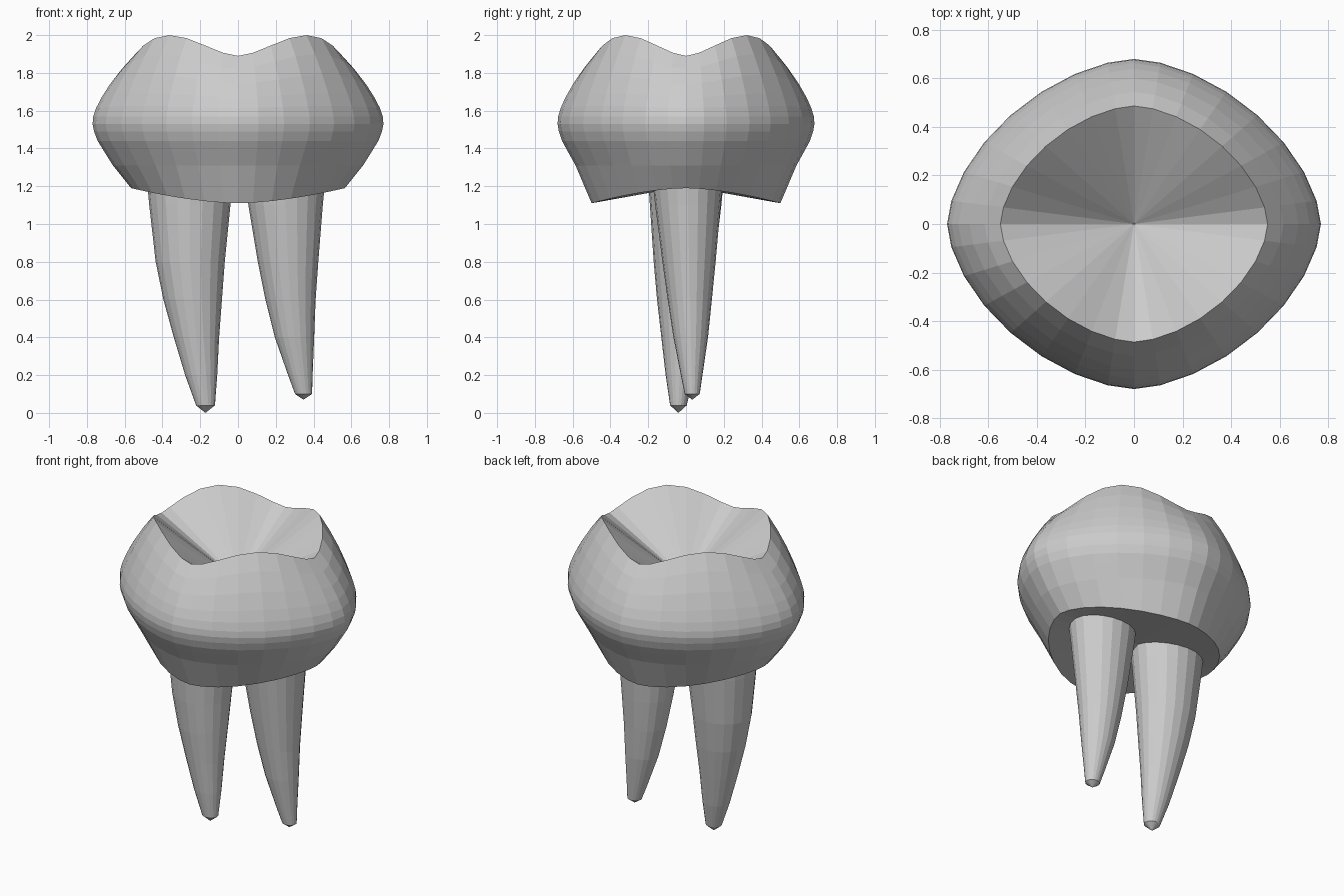
import bpy, bmesh
from math import cos, sin, pi, copysign

if "Cube" in bpy.data.objects:
    bpy.data.objects.remove(bpy.data.objects["Cube"])


def loft(name, rings, start, end):
    """Skin a stack of equal rings and close both ends with fans."""
    bm = bmesh.new()
    rows = [[bm.verts.new(p) for p in ring] for ring in rings]
    n = len(rows[0])
    first, last = bm.verts.new(start), bm.verts.new(end)
    for i in range(n):
        j = (i + 1) % n
        for a, b in zip(rows, rows[1:]):
            bm.faces.new((a[i], a[j], b[j], b[i]))
        bm.faces.new((first, rows[0][j], rows[0][i]))
        bm.faces.new((last, rows[-1][i], rows[-1][j]))
    bmesh.ops.recalc_face_normals(bm, faces=bm.faces)
    mesh = bpy.data.meshes.new(name)
    bm.to_mesh(mesh)
    bm.free()
    obj = bpy.data.objects.new(name, mesh)
    bpy.context.collection.objects.link(obj)
    return obj


def soft_diamond(v):
    return copysign(abs(v) ** 1.2, v)


# Crown: width scale, height, cusp wave, neck wave
profile = [
    (0.735, 1.15, 0, 0.04), (0.86, 1.31, 0, 0), (0.925, 1.39, 0, 0),
    (0.965, 1.44, 0, 0), (0.99, 1.49, 0, 0), (1.0, 1.53, 0, 0),
    (0.995, 1.57, 0, 0), (0.975, 1.62, 0.005, 0), (0.94, 1.68, 0.012, 0),
    (0.88, 1.765, 0.025, 0), (0.80, 1.86, 0.04, 0), (0.715, 1.945, 0.055, 0),
]
SIDES = 32
angles = [2 * pi * i / SIDES for i in range(SIDES)]
crown_rings = [
    [(0.77 * s * soft_diamond(cos(a)), 0.68 * s * soft_diamond(sin(a)),
      z - cusp * cos(4 * a) + neck * cos(2 * a)) for a in angles]
    for s, z, cusp, neck in profile
]
loft("crown", crown_rings, (0, 0, 1.2), (0, 0, 1.6))


# Roots: centre x, centre y, height, radius, from crown to tip
def root(name, path, tip):
    n = 20
    rings = [[(x + r * cos(2 * pi * i / n), y + 0.88 * r * sin(2 * pi * i / n), z)
              for i in range(n)] for x, y, z, r in path]
    loft(name, rings, (path[0][0], path[0][1], path[0][2]), tip)


root("left_root", [
    (-0.255, 0.0, 1.26, 0.23), (-0.255, -0.002, 1.1, 0.215),
    (-0.253, -0.01, 0.8, 0.183), (-0.24, -0.017, 0.6, 0.155),
    (-0.22, -0.025, 0.4, 0.12), (-0.195, -0.033, 0.2, 0.085),
    (-0.172, -0.04, 0.04, 0.05)], (-0.172, -0.04, 0.0))
root("right_root", [
    (0.25, 0.008, 1.26, 0.215), (0.252, 0.01, 1.1, 0.197),
    (0.265, 0.016, 0.8, 0.16), (0.278, 0.02, 0.6, 0.133),
    (0.299, 0.025, 0.4, 0.104), (0.33, 0.03, 0.2, 0.065),
    (0.347, 0.033, 0.1, 0.045)], (0.347, 0.033, 0.07))
